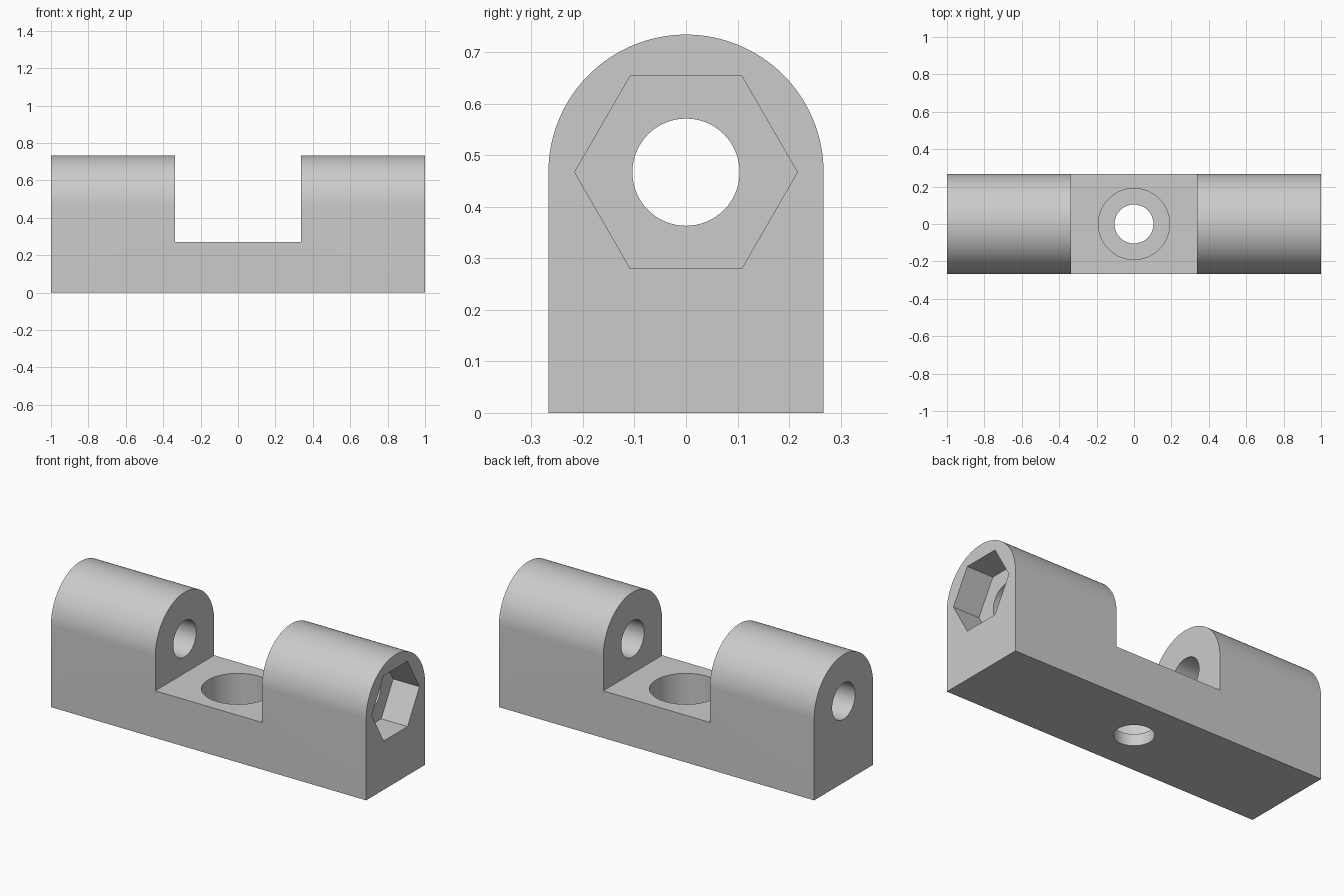
import bpy
import bmesh
from math import pi, cos, sin, radians
from mathutils import Matrix

if "Cube" in bpy.data.objects:
    bpy.data.objects.remove(bpy.data.objects["Cube"])

HALF_LENGTH = 1.0
HALF_WIDTH = 0.267
AXIS_Z = 0.467
FLOOR_Z = 0.27
HALF_GAP = 0.338
HOLE_R = 0.104

grey = bpy.data.materials.new("plain grey")
grey.use_nodes = True
colour = (0.6, 0.6, 0.6, 1)
grey.diffuse_color = colour
grey.node_tree.nodes["Principled BSDF"].inputs["Base Color"].default_value = colour


def make_object(name, bm):
    bmesh.ops.recalc_face_normals(bm, faces=bm.faces)
    mesh = bpy.data.meshes.new(name)
    bm.to_mesh(mesh)
    bm.free()
    mesh.materials.append(grey)
    obj = bpy.data.objects.new(name, mesh)
    bpy.context.collection.objects.link(obj)
    return obj


def prism(name, radius, start, end, axis, sides=64):
    """Round or hexagonal cutter running from start to end along x or z."""
    bm = bmesh.new()
    bmesh.ops.create_cone(bm, cap_ends=True, segments=sides, radius1=radius,
                          radius2=radius, depth=end - start)
    middle = (start + end) / 2
    if axis == "x":
        move = Matrix.Translation((middle, 0, AXIS_Z)) @ Matrix.Rotation(pi / 2, 4, "Y")
    else:
        move = Matrix.Translation((0, 0, middle))
    bmesh.ops.transform(bm, matrix=move, verts=bm.verts)
    return make_object(name, bm)


# Arched bar, extruded along its length
bm = bmesh.new()
steps = 64
outline = [(-HALF_WIDTH, 0), (HALF_WIDTH, 0)]
outline += [(HALF_WIDTH * cos(pi * i / steps), AXIS_Z + HALF_WIDTH * sin(pi * i / steps))
            for i in range(steps + 1)]
end_face = bm.faces.new([bm.verts.new((-HALF_LENGTH, y, z)) for y, z in outline])
extruded = bmesh.ops.extrude_face_region(bm, geom=[end_face], use_keep_orig=True)
far_verts = [v for v in extruded["geom"] if isinstance(v, bmesh.types.BMVert)]
bmesh.ops.translate(bm, verts=far_verts, vec=(2 * HALF_LENGTH, 0, 0))
body = make_object("bracket_body", bm)

# Open gap between the two arched lugs
bm = bmesh.new()
bmesh.ops.create_cube(bm, size=1)
bmesh.ops.scale(bm, verts=bm.verts, vec=(2 * HALF_GAP, 1, 1))
bmesh.ops.translate(bm, verts=bm.verts, vec=(0, 0, FLOOR_Z + 0.5))
gap = make_object("gap_cutter", bm)

# Axle bore, hexagonal nut pocket, mounting hole and its counterbore
cutters = [
    gap,
    prism("axle_cutter", HOLE_R, -1.2, 1.2, "x"),
    prism("nut_cutter", 0.216, HALF_LENGTH - 0.167, 1.2, "x", sides=6),
    prism("mount_hole_cutter", HOLE_R, -0.2, 0.2, "z"),
    prism("counterbore_cutter", 0.19, 0.067, 0.4, "z"),
]

bpy.ops.object.select_all(action="DESELECT")
bpy.context.view_layer.objects.active = body
body.select_set(True)
for cutter in cutters:
    cutter.hide_render = True
    cut = body.modifiers.new(cutter.name, "BOOLEAN")
    cut.operation = "DIFFERENCE"
    cut.solver = "EXACT"
    cut.object = cutter
    bpy.ops.object.modifier_apply(modifier=cut.name)
    bpy.data.objects.remove(cutter)

bpy.ops.object.shade_smooth_by_angle(angle=radians(30))
